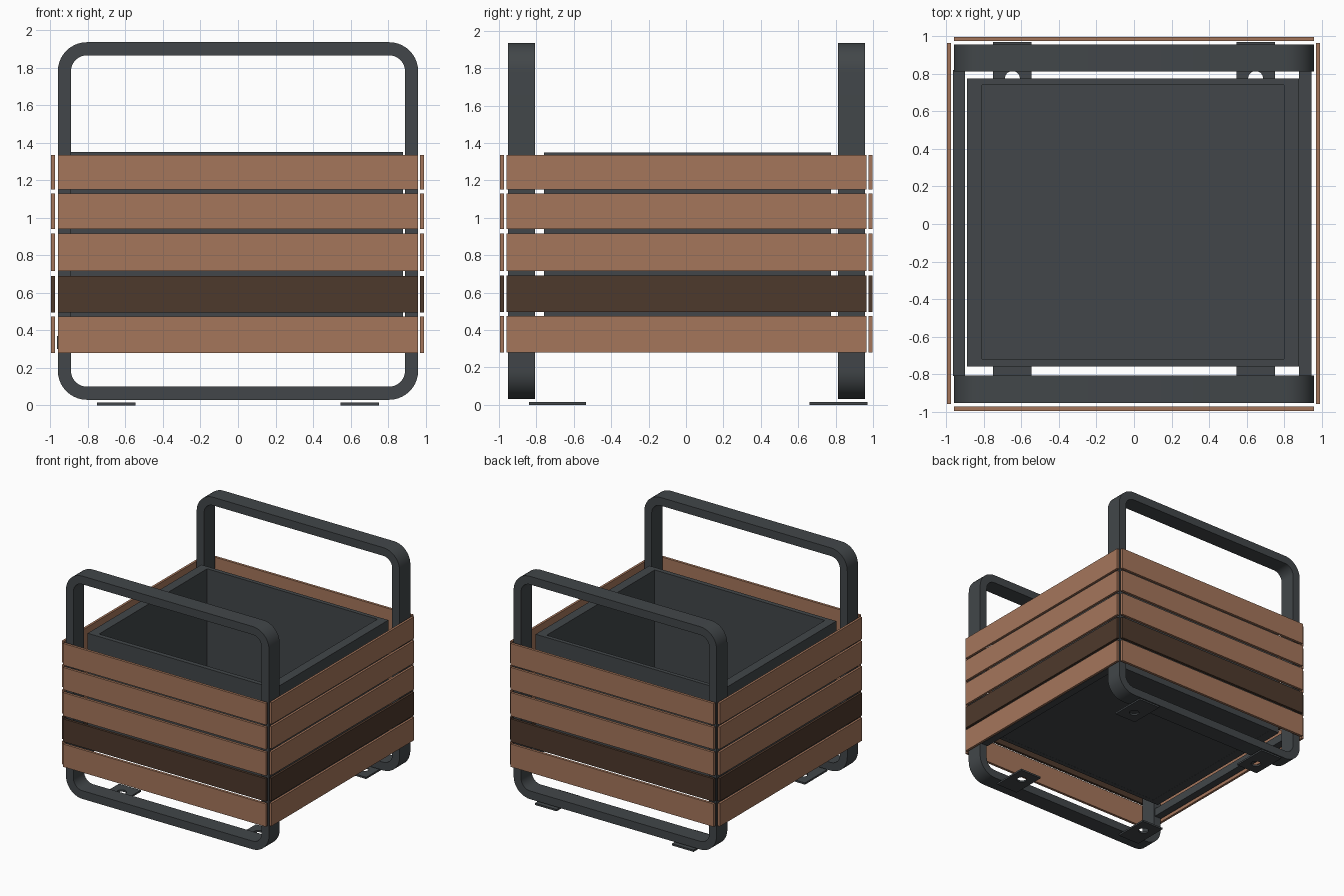
import bpy
import bmesh
from math import sin, cos, pi, radians

if "Cube" in bpy.data.objects:
    bpy.data.objects.remove(bpy.data.objects["Cube"], do_unlink=True)


def material(name, rgb):
    mat = bpy.data.materials.new(name)
    mat.use_nodes = True
    mat.diffuse_color = (*rgb, 1)
    mat.node_tree.nodes["Principled BSDF"].inputs["Base Color"].default_value = (*rgb, 1)
    return mat


METAL = material("charcoal metal", (0.054, 0.062, 0.067))
WOOD = material("warm wood", (0.376, 0.181, 0.105))
DARK_WOOD = material("dark wood", (0.076, 0.041, 0.025))


def add_object(name, bm, mat):
    mesh = bpy.data.meshes.new(name)
    bm.to_mesh(mesh)
    bm.free()
    mesh.materials.append(mat)
    obj = bpy.data.objects.new(name, mesh)
    bpy.context.collection.objects.link(obj)
    return obj


def box(name, xs, ys, zs, mat):
    """Box spanning the given (low, high) ranges."""
    bm = bmesh.new()
    bmesh.ops.create_cube(bm, size=1)
    for v in bm.verts:
        for i, (low, high) in enumerate((xs, ys, zs)):
            v.co[i] = high if v.co[i] > 0 else low
    return add_object(name, bm, mat)


def rounded_rect(us, vs, radius=0, steps=10):
    """Outline with rounded corners, or four plain corners."""
    points = []
    for k, (su, sv) in enumerate(((1, 1), (-1, 1), (-1, -1), (1, -1))):
        cu = us[su > 0] - su * radius
        cv = vs[sv > 0] - sv * radius
        for i in range(steps + 1 if radius else 1):
            a = (k + i / steps) * pi / 2
            points.append((cu + radius * cos(a), cv + radius * sin(a)))
    return points


def circle(u, v, radius, steps=24):
    return [(u + radius * cos(2 * pi * i / steps), v + radius * sin(2 * pi * i / steps))
            for i in range(steps)]


def ring(name, outer, inner, place, depth, mat):
    """Flat shape with a hole, thickened evenly to both sides."""
    bm = bmesh.new()
    edges = []
    for loop in (outer, inner):
        verts = [bm.verts.new(place(u, v)) for u, v in loop]
        edges += [bm.edges.new((verts[i - 1], verts[i])) for i in range(len(verts))]
    bmesh.ops.triangle_fill(bm, edges=edges, use_beauty=True)
    bmesh.ops.recalc_face_normals(bm, faces=bm.faces)
    obj = add_object(name, bm, mat)
    solid = obj.modifiers.new("thickness", "SOLIDIFY")
    solid.thickness = depth
    solid.offset = 0
    bpy.ops.object.select_all(action="DESELECT")
    obj.select_set(True)
    bpy.context.view_layer.objects.active = obj
    bpy.ops.object.modifier_apply(modifier=solid.name)
    bpy.ops.object.shade_smooth_by_angle(angle=radians(30))
    return obj


# Upright handle frames, front and back
for side, y in (("front", -0.88), ("back", 0.885)):
    ring(side + "_frame",
         rounded_rect((-0.96, 0.96), (0.03, 1.935), 0.155),
         rounded_rect((-0.89, 0.89), (0.1, 1.865), 0.085),
         lambda u, v: (u, y, v), 0.145, METAL)

# Planter box: open walls and a floor
ring("planter_walls",
     rounded_rect((-0.89, 0.88), (-0.76, 0.775)),
     rounded_rect((-0.81, 0.80), (-0.72, 0.74)),
     lambda u, v: (u, v, 0.865), 0.97, METAL)
box("planter_floor", (-0.82, 0.81), (-0.73, 0.75), (0.381, 0.42), METAL)

# Rails under the box, joining the frames
for side, xs in (("right", (-0.965, -0.9)), ("left", (0.88, 0.945))):
    box(side + "_rail", xs, (-0.81, 0.82), (0.3, 0.37), METAL)

# Foot plates with screw holes
for end, ys, hole in (("front", (-0.84, -0.535), -0.65), ("back", (0.66, 0.97), 0.775)):
    for side, x in (("right", -0.648), ("left", 0.648)):
        ring(f"{end}_{side}_foot",
             rounded_rect((x - 0.103, x + 0.103), ys), circle(x, hole, 0.04),
             lambda u, v: (u, v, 0.0075), 0.015, METAL)

# Wooden slats on all four sides, with one dark course
COURSES = ((0.28, 0.475), (0.495, 0.69), (0.715, 0.915), (0.94, 1.13), (1.15, 1.335))
LONG = (-0.96, 0.96)
for i, zs in enumerate(COURSES):
    mat = DARK_WOOD if i == 1 else WOOD
    box(f"front_slat_{i}", LONG, (-0.995, -0.973), zs, mat)
    box(f"back_slat_{i}", LONG, (0.975, 0.997), zs, mat)
    box(f"right_slat_{i}", (-0.995, -0.975), (-0.96, 0.965), zs, mat)
    box(f"left_slat_{i}", (0.97, 0.99), (-0.96, 0.965), zs, mat)
